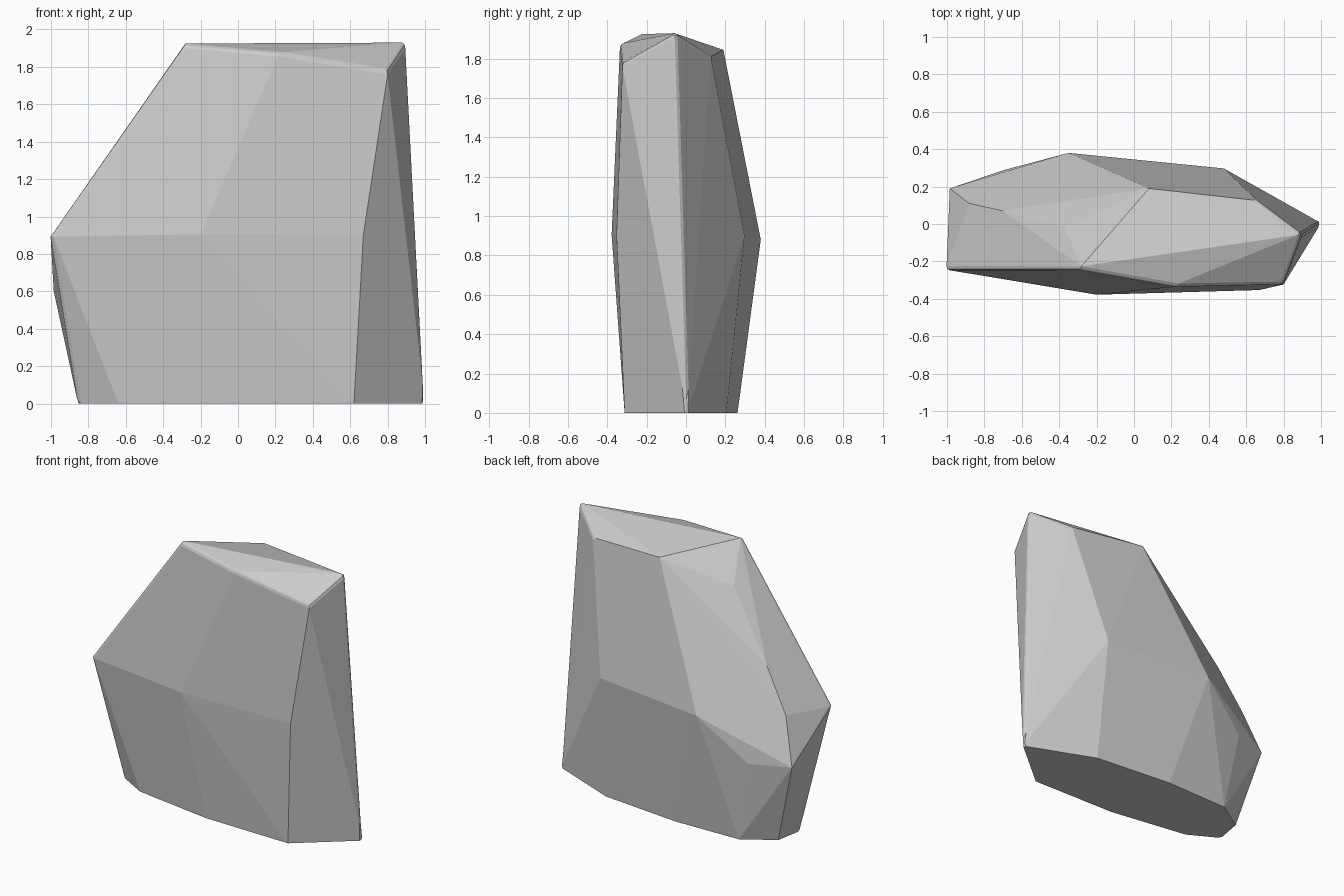
import bpy, bmesh, math

if "Cube" in bpy.data.objects:
    bpy.data.objects.remove(bpy.data.objects["Cube"])

# Corner points of the faceted boulder, grouped by height
base = [(1, .005, 0), (.5, .205, 0), (-.1, .262, 0), (-.6, .25, 0), (-.82, .11, 0),
        (-.855, -.09, 0), (-.64, -.21, 0), (-.05, -.3, 0), (.62, -.312, 0)]
waist = [(-.985, .19, .6), (-.7, .287, .59), (-1.005, -.245, .9), (-.2, -.378, .905),
         (.67, -.353, .9), (.48, .297, .9), (-.35, .38, .88), (-.88, .11, .92),
         (-.7, .07, 1.22)]
crown = [(-.37, -.02, 1.68), (-.29, -.245, 1.92), (.22, -.335, 1.875), (.8, -.325, 1.78),
         (.9, -.055, 1.93), (.66, .125, 1.81), (.08, .19, 1.845)]

bm = bmesh.new()
for p in base + waist + crown:
    bm.verts.new(p)
bmesh.ops.convex_hull(bm, input=bm.verts[:])
bmesh.ops.dissolve_limit(bm, angle_limit=math.radians(1), verts=bm.verts[:], edges=bm.edges[:])

# Worn sharp ridges, leaving the ground outline crisp
ridges = [e for e in bm.edges if e.calc_face_angle(0) > math.radians(48)
          and max(v.co.z for v in e.verts) > .01]
bmesh.ops.bevel(bm, geom=ridges, offset=.02, offset_type='OFFSET', segments=2,
                profile=.5, affect='EDGES', clamp_overlap=True)
bmesh.ops.recalc_face_normals(bm, faces=bm.faces[:])

mesh = bpy.data.meshes.new("boulder")
bm.to_mesh(mesh)
bm.free()
boulder = bpy.data.objects.new("boulder", mesh)
bpy.context.collection.objects.link(boulder)
